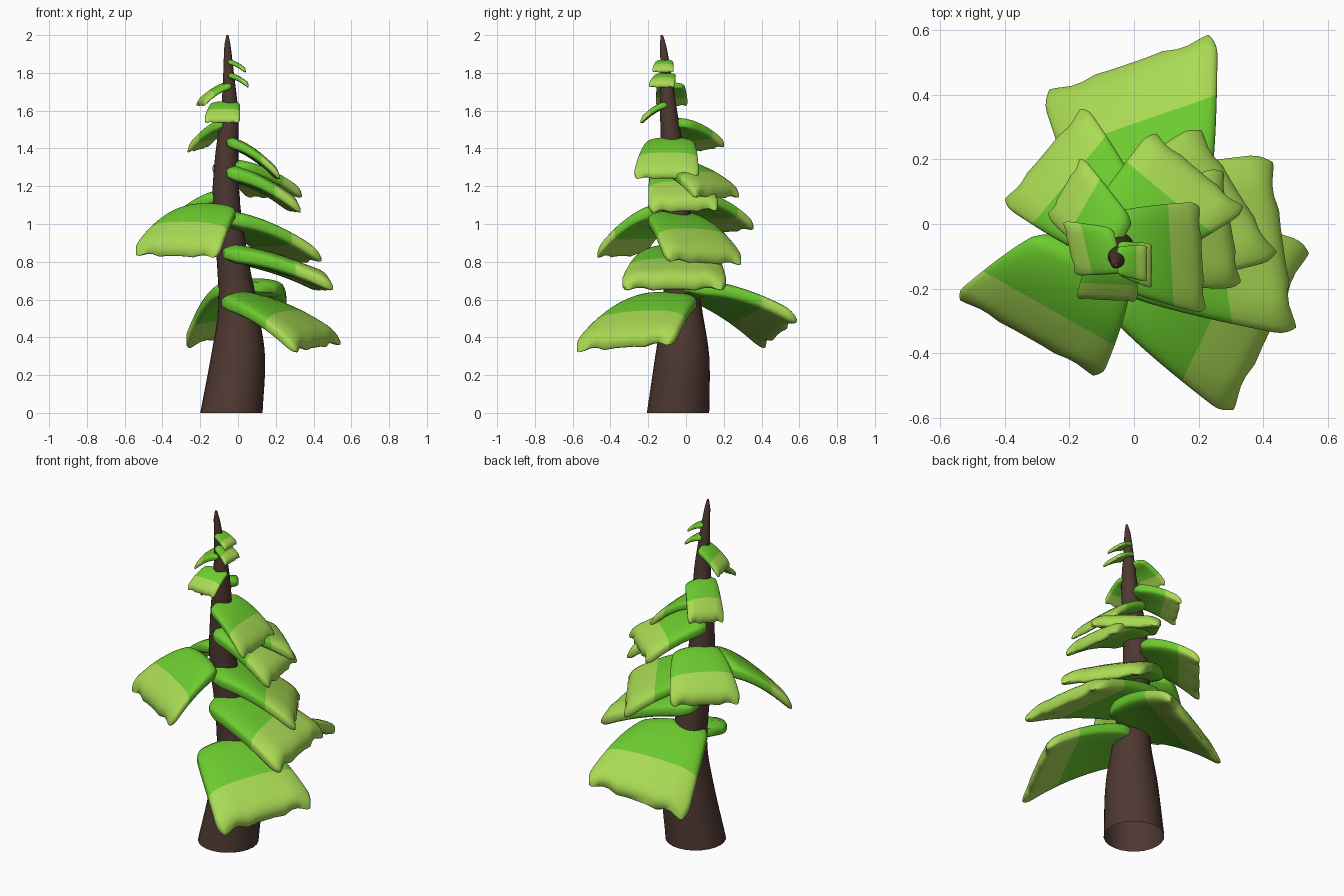
import bpy, bmesh, math
from mathutils import Vector

if "Cube" in bpy.data.objects:
    bpy.data.objects.remove(bpy.data.objects["Cube"])


def material(name, rgb):
    m = bpy.data.materials.new(name)
    m.diffuse_color = (*rgb, 1)
    m.use_nodes = True
    m.node_tree.nodes["Principled BSDF"].inputs["Base Color"].default_value = m.diffuse_color
    return m


BARK = material("dark_bark", (0.078, 0.040, 0.031))
GREEN = material("leaf_green", (0.150, 0.60, 0.028))
LIME = material("tip_lime", (0.40, 0.71, 0.09))

# trunk axis: (z, x, y, radius)
AXIS = [(0, -.035, -.042, .165), (.3, 0, -.02, .143), (.55, .0, -.02, .105),
        (.8, -.027, -.035, .085), (1.1, -.062, -.055, .074), (1.35, -.06, -.07, .062),
        (1.6, -.045, -.092, .045), (1.8, -.05, -.106, .028), (1.95, -.056, -.122, .016),
        (2.0, -.056, -.128, .006)]


def trunk_at(z):
    """Smooth (Catmull-Rom) x, y, radius of the trunk at height z."""
    i = max(k for k in range(len(AXIS) - 1) if AXIS[k][0] <= z)
    a, b = AXIS[max(i - 1, 0)], AXIS[i]
    c, d = AXIS[i + 1], AXIS[min(i + 2, len(AXIS) - 1)]
    h = c[0] - b[0]
    t = (z - b[0]) / h
    out = []
    for k in (1, 2, 3):
        m0 = (c[k] - a[k]) / (c[0] - a[0]) * h
        m1 = (d[k] - b[k]) / (d[0] - b[0]) * h
        out.append((2*t**3 - 3*t**2 + 1) * b[k] + (t**3 - 2*t**2 + t) * m0
                   + (3*t**2 - 2*t**3) * c[k] + (t**3 - t**2) * m1)
    return out


def loft(name, rings, mats, rule=None, closed=True):
    """Skin rings of points, colour each band by rule(band), cap the ends."""
    bm = bmesh.new()
    vs = [[bm.verts.new(p) for p in r] for r in rings]
    n = len(rings[0])
    for j in range(len(vs) - 1):
        for i in range(n):
            k = (i + 1) % n
            f = bm.faces.new((vs[j][i], vs[j][k], vs[j + 1][k], vs[j + 1][i]))
            f.material_index = rule(j) if rule else 0
    if closed:
        bm.faces.new(vs[0][::-1])
    # tip cap as a strip of quads, so it follows the scallops
    for i in range(n // 2 - 1):
        quad = (vs[-1][i], vs[-1][i + 1], vs[-1][n - 2 - i], vs[-1][n - 1 - i])
        f = bm.faces.new(quad)
        f.material_index = len(mats) - 1
    bmesh.ops.recalc_face_normals(bm, faces=bm.faces[:])
    me = bpy.data.meshes.new(name)
    bm.to_mesh(me)
    bm.free()
    for m in mats:
        me.materials.append(m)
    ob = bpy.data.objects.new(name, me)
    bpy.context.collection.objects.link(ob)
    bpy.context.view_layer.objects.active = ob
    ob.select_set(True)
    bpy.ops.object.shade_smooth_by_angle(angle=math.radians(60))
    ob.select_set(False)


# trunk, open at the bottom
rings = []
for j in range(41):
    z = j * .05
    x, y, r = trunk_at(min(z, 1.9999))
    rings.append([(x + r * math.cos(a), y + r * math.sin(a), z)
                  for a in (2 * math.pi * i / 24 for i in range(24))])
loft("trunk", rings, [BARK], closed=False)

# steps from root to tip; colour changes at 0.65
STEPS = [0, .02, .06, .12, .2, .3, .4, .5, .58, .65, .74, .82, .88, .92, .955, .98, 1.0]


def spow(v, e):
    return math.copysign(abs(v) ** e, v)


def bough(name, z_root, p, q, shift=(0, 0), w0=.55):
    """Drooping fan slab from the trunk to tip corners p and q (x, y, lowest z)."""
    p, q = Vector(p), Vector(q)
    x, y, _ = trunk_at(z_root)
    mid, half = (p + q) / 2, (q - p) / 2
    flat = Vector((half.x, half.y, 0))
    length = (mid.xy - Vector((x, y))).length
    thick = min(.21 * length + .008, .1)
    root = Vector((x + shift[0], y + shift[1], z_root - thick / 2))
    out = mid - root
    z_tip = mid.z + thick * .42
    rings = []
    for t in STEPS:
        # edges are rounded off at root and tip
        h = thick / 2 * min(1, .5 + 5 * t)
        w = w0 + (1 - w0) * t ** .65
        if t < .12:
            w *= .85 + .15 * math.sqrt(t / .12)
        if t > .88:
            e = (t - .88) / .12
            h *= math.sqrt(1 - .8 * e ** 3)
            w *= 1 - .1 * e * e
        ring = []
        for i in range(32):
            a = 2 * math.pi * (i + .5) / 32
            s, c = spow(math.cos(a), .7), spow(math.sin(a), .48)
            pos = root + out * t + flat * (w * s)
            # scalloped tip, slightly hanging sides
            jag = -math.cos(3 * math.pi * s) * t ** 6
            pos.x += out.x * .012 * jag
            pos.y += out.y * .012 * jag
            pos.z = root.z + (z_tip - root.z) * t ** 1.65 + half.z * s * t
            pos.z += h * c - length * (.025 * jag + .03 * s * s - .015)
            ring.append(pos)
        rings.append(ring)
    loft(name, rings, [GREEN, LIME], lambda j: int(STEPS[j] >= .65))


# boughs from bottom to top: root height, two tip corners, root shift, root width
BOUGHS = [
    (.64, (.29, -.60, .31), (.55, -.06, .35), (-.02, -.07)),
    (.71, (.26, .59, .47), (-.29, .40, .33), (.08, .01)),
    (.89, (.50, -.35, .64), (.42, .22, .64), (-.05, 0)),
    (1.07, (.45, -.11, .79), (.19, .31, .77), (-.05, -.03)),
    (1.11, (-.56, -.22, .82), (-.10, -.48, .81), (-.08, -.04)),
    (1.18, (-.15, .37, .96), (-.41, .06, .93), (.01, .05)),
    (1.31, (.33, -.20, 1.05), (.27, .18, 1.06), (-.01, 0)),
    (1.34, (.35, .04, 1.13), (.05, .29, 1.13), (0, 0)),
    (1.46, (.22, -.28, 1.23), (.20, .07, 1.23), (-.01, 0), .62),
    (1.56, (-.16, .21, 1.40), (-.27, .02, 1.37), (0, .02), .8),
    (1.65, (-.18, -.23, 1.53), (.01, -.24, 1.53), (-.02, 0), .75),
    (1.75, (-.22, .01, 1.62), (-.18, -.16, 1.62), (0, .02), .8),
    (1.80, (.055, -.20, 1.72), (.055, -.06, 1.72), (0, 0), .7),
    (1.87, (.04, -.18, 1.80), (.04, -.065, 1.80), (0, 0), .7),
]
for i, b in enumerate(BOUGHS):
    bough(f"bough_{i + 1}", *b)
